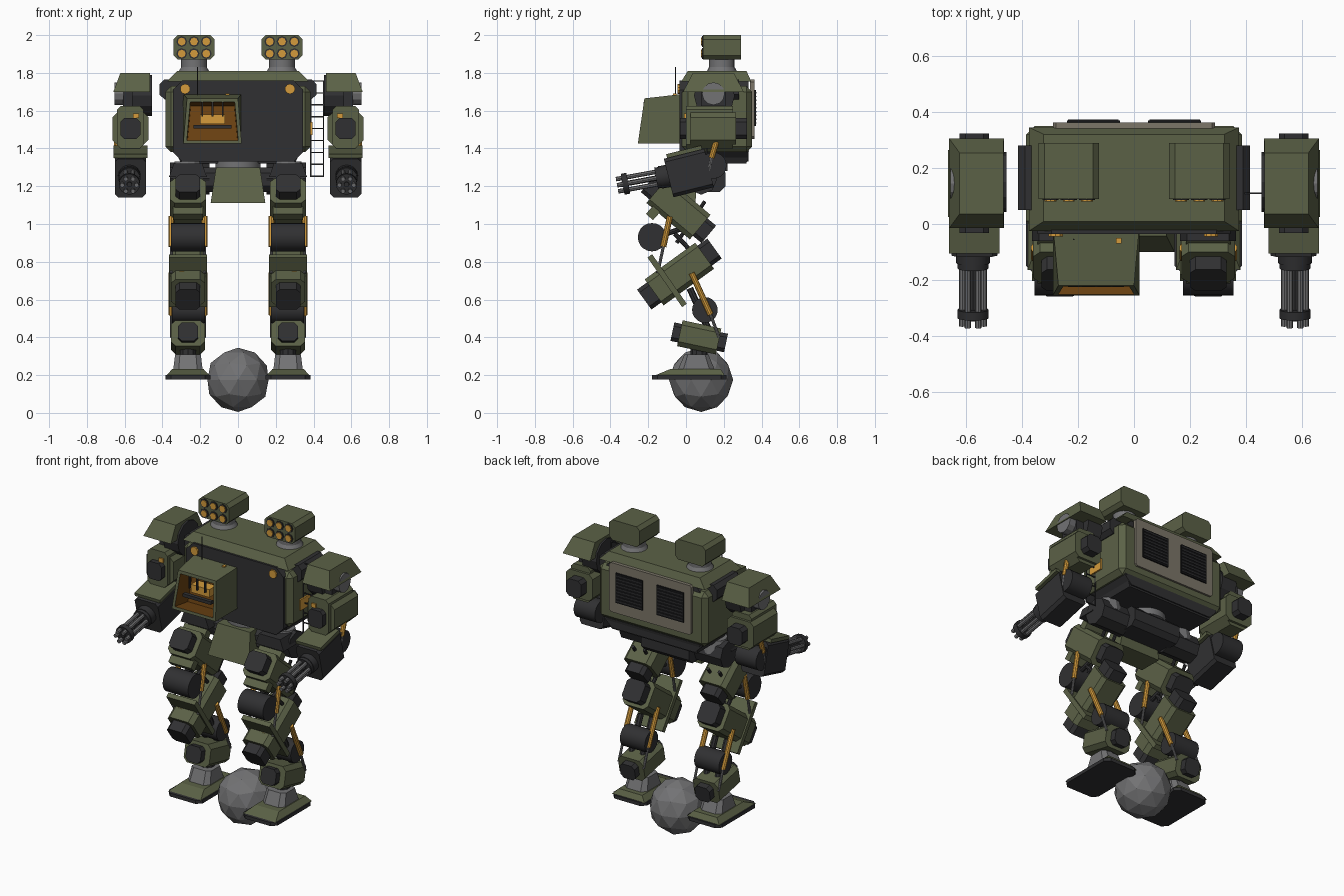
import bpy, bmesh
from math import radians, cos, sin, pi
from mathutils import Matrix, Vector

if "Cube" in bpy.data.objects:
    bpy.data.objects.remove(bpy.data.objects["Cube"])


def material(name, *rgb):
    m = bpy.data.materials.new(name)
    m.use_nodes = True
    m.diffuse_color = (*rgb, 1)
    m.node_tree.nodes["Principled BSDF"].inputs["Base Color"].default_value = (*rgb, 1)
    return m


OLIVE = material("olive armour", 0.105, 0.12, 0.062)
DARK = material("dark metal", 0.03, 0.03, 0.032)
GREY = material("grey metal", 0.17, 0.17, 0.175)
AMBER = material("amber", 0.66, 0.33, 0.045)
BROWN = material("brown cabin", 0.15, 0.055, 0.006)
BEIGE = material("beige panel", 0.2, 0.18, 0.14)
BLACK = material("black grille", 0.008, 0.008, 0.009)


def finish(name, bm, mats, mirror=False, smooth=False):
    bmesh.ops.recalc_face_normals(bm, faces=bm.faces)
    mesh = bpy.data.meshes.new(name)
    bm.to_mesh(mesh)
    bm.free()
    ob = bpy.data.objects.new(name, mesh)
    bpy.context.collection.objects.link(ob)
    for m in mats:
        mesh.materials.append(m)
    if smooth:
        bpy.ops.object.select_all(action="DESELECT")
        ob.select_set(True)
        bpy.context.view_layer.objects.active = ob
        bpy.ops.object.shade_smooth_by_angle(angle=radians(25))
    if mirror:
        ob.modifiers.new("Mirror", "MIRROR").use_bisect_axis[0] = False
    return ob


def block(name, mat, xs, ys, zs, tilt=0, top=(1, 1), shift=(0, 0), cut=0, axis=None, mirror=False):
    """Box between ranges; optional chamfer along an axis, tapered top and tilt about x."""
    bm = bmesh.new()
    bmesh.ops.create_cube(bm, size=1)
    size = [r[1] - r[0] for r in (xs, ys, zs)]
    mid = [(r[1] + r[0]) / 2 for r in (xs, ys, zs)]
    bmesh.ops.scale(bm, vec=size, verts=bm.verts)
    if cut:
        edges = [e for e in bm.edges if axis is None
                 or abs((e.verts[0].co - e.verts[1].co)[axis]) > 1e-4]
        bmesh.ops.bevel(bm, geom=edges, offset=cut, segments=1, affect="EDGES")
    for v in bm.verts:
        if v.co.z > 0:
            v.co.x = v.co.x * top[0] + shift[0]
            v.co.y = v.co.y * top[1] + shift[1]
    bmesh.ops.transform(bm, matrix=Matrix.Translation(mid) @ Matrix.Rotation(radians(tilt), 4, "X"),
                        verts=bm.verts)
    return finish(name, bm, [mat], mirror)


def rod(name, mat, a, b, r, sides=16, r2=None, mirror=False):
    """Cylinder or cone from a to b."""
    a, b = Vector(a), Vector(b)
    d = b - a
    bm = bmesh.new()
    turn = d.to_track_quat("Z", "Y").to_matrix().to_4x4()
    bmesh.ops.create_cone(bm, cap_ends=True, segments=sides, radius1=r, depth=d.length,
                          radius2=r if r2 is None else r2,
                          matrix=Matrix.Translation((a + b) / 2) @ turn)
    return finish(name, bm, [mat], mirror, smooth=sides >= 16)


def around(c, size):
    return (c - size / 2, c + size / 2)


def segment(name, x, y, z, tilt, width, length, thick, reach, cap_w, cap_t):
    """Armoured limb block with dark caps out of both ends."""
    block(name + "_armour", OLIVE, around(x, width), around(y, length), around(z, thick),
          tilt, cut=0.025, axis=1, mirror=True)
    block(name + "_caps", DARK, around(x, cap_w), around(y, reach), around(z, cap_t),
          tilt, cut=0.02, axis=1, mirror=True)


def piston(name, x, a, b, c):
    rod(name + "_sleeve", AMBER, (x, *a), (x, *b), 0.016, 10, mirror=True)
    rod(name + "_ram", GREY, (x, *b), (x, *c), 0.008, 8, mirror=True)


# Ball between the feet
bm = bmesh.new()
bmesh.ops.create_icosphere(bm, subdivisions=2, radius=0.17,
                           matrix=Matrix.Translation((0, 0.08, 0.175)))
finish("ball", bm, [GREY])

# Torso
block("torso_hull", OLIVE, (-.385, .385), (-.02, .35), (1.38, 1.73), cut=0.03)
block("torso_core", DARK, (-.345, .345), (-.035, .33), (1.33, 1.76), cut=0.05, axis=1)
block("shoulder_bar", DARK, (-.415, .415), (.05, .28), (1.66, 1.765), cut=0.025, axis=1)
block("torso_roof", OLIVE, (-.375, .375), (-.025, .345), (1.755, 1.81), top=(.86, .84), shift=(0, .005))
block("torso_floor", DARK, (-.3, .3), (.05, .32), (1.32, 1.39), top=(1.12, 1.1))
block("back_panel", BEIGE, (-.29, .29), (.34, .362), (1.45, 1.765), cut=0.012, axis=1)
block("back_grilles", BLACK, (.05, .24), (.36, .37), (1.52, 1.71), mirror=True)
for i in range(9):
    z = 1.535 + i * 0.02
    block("grille_slat", DARK, (.055, .235), (.366, .373), around(z, .007), mirror=True)
for x in (-.28, .275):
    rod("headlight", AMBER, (x, 0, 1.715), (x, -.045, 1.715), 0.027, 10)
block("side_hatch", AMBER, (.38, .395), (.07, .17), (1.47, 1.54))
rod("antenna", DARK, (-.215, -.055, 1.67), (-.215, -.055, 1.83), 0.003, 6)

# Cockpit with a hollow brown cabin
bm = bmesh.new()
bmesh.ops.create_cube(bm, size=1)
for v in bm.verts:
    front, high = v.co.y < 0, v.co.z > 0
    v.co.x = -.135 + v.co.x * (.27 if front and high else .31)
    v.co.y = (-.22 if high else -.255) if front else 0
    v.co.z = (1.665 if front else 1.69) if high else 1.425
bm.normal_update()
face = min(bm.faces, key=lambda f: f.normal.y)
bmesh.ops.inset_region(bm, faces=[face], thickness=0.026)
rim = bmesh.ops.inset_individual(bm, faces=[face], thickness=0.003, depth=-0.13)["faces"]
for f in rim + [face]:
    f.material_index = 1
finish("cockpit", bm, [OLIVE, BROWN])
block("pilot_seat", AMBER, (-.2, -.07), (-.19, -.12), (1.53, 1.58))
block("dashboard", DARK, (-.235, -.035), (-.225, -.2), (1.505, 1.525))
for x in (-.19, -.135, -.08):
    block("window_bar", DARK, around(x, .008), (-.225, -.21), (1.57, 1.645))
block("cockpit_lamp", AMBER, (-.065, -.045), (-.07, -.05), (1.67, 1.69))

# Missile pods
for s in (-1, 1):
    x = s * .233
    block("missile_pod", OLIVE, around(x, .216), (.09, .29), (1.87, 2), cut=0.022, axis=1)
    rod("pod_neck", GREY, (x, .19, 1.8), (x, .19, 1.88), 0.068, 16)
    rod("pod_collar", GREY, (x, .19, 1.8), (x, .19, 1.83), 0.085, 16, 0.068)
    for i in range(6):
        mx, mz = x + (i % 3 - 1) * .065, 1.902 + i // 3 * .064
        rod("missile_tube", DARK, (mx, .1, mz), (mx, .085, mz), 0.029, 8)
        rod("missile_tip", AMBER, (mx, .1, mz), (mx, .08, mz), 0.021, 8)

# Ladder
for x in (.385, .452):
    block("ladder_rail", DARK, around(x, .006), around(.11, .006), (1.25, 1.76))
for i in range(9):
    block("ladder_rung", DARK, (.385, .452), around(.11, .006), around(1.253 + i * .063, .006))

# Waist and hips
rod("waist_ring", GREY, (0, .1, 1.28), (0, .1, 1.36), 0.12, 20)
block("pelvis", DARK, (-.17, .17), (0, .21), (1.17, 1.3), cut=0.03, axis=0)
block("front_skirt", OLIVE, (-.145, .145), (-.1, .05), (1.11, 1.3), top=(.8, .7), shift=(0, .035))
rod("hip_drum", DARK, (.15, .08, 1.24), (.36, .08, 1.24), 0.085, 8, mirror=True)
rod("hip_turret", GREY, (.265, .08, 1.25), (.265, .08, 1.33), 0.085, 12, 0.07, mirror=True)
block("hip_cover", DARK, (.165, .365), (-.06, .06), (1.25, 1.32), top=(.75, 1), mirror=True)

# Legs
LEG = .265
segment("thigh", LEG, -.04, 1.08, -40, .19, .30, .17, .42, .13, .12)
block("thigh_plate", OLIVE, around(LEG, .16), around(-.11, .25), around(1.13, .05), 48, mirror=True)
rod("knee_drum", DARK, (.175, -.18, .93), (.355, -.18, .93), 0.075, 20, mirror=True)
segment("shin", LEG, -.035, .735, 36, .18, .33, .17, .46, .13, .13)
block("shin_plate", OLIVE, around(LEG, .2), around(-.1, .32), around(.7, .03), -55, mirror=True)
rod("ankle_drum", DARK, (.175, .1, .545), (.35, .1, .545), 0.068, 20, mirror=True)
segment("lower_leg", LEG, .07, .40, -12, .18, .21, .14, .29, .105, .1)
for side in (-.088, .088):
    piston("thigh_piston", LEG + side, (-.085, 1.04), (-.12, .88), (-.15, .74))
    piston("shin_piston", LEG + side, (.03, .74), (.13, .52), (.175, .4))
for x in (.225, .305):
    rod("knee_link", DARK, (x, .05, 1.0), (x, -.16, .93), 0.014, 8, mirror=True)
    rod("knee_strut", DARK, (x, -.06, .95), (x, .06, .82), 0.012, 8, mirror=True)
    rod("thigh_strut", DARK, (x, .1, 1.12), (x, -.05, .9), 0.01, 8, mirror=True)
    rod("ankle_link", DARK, (x, .02, .66), (x, .12, .44), 0.018, 8, mirror=True)
block("light_on_shin", AMBER, (.285, .31), (-.16, -.15), (.72, .75), mirror=True)

# Feet
block("ankle", GREY, (.185, .345), (-.05, .16), (.21, .31), top=(.85, .6), cut=0.03, axis=2, mirror=True)
rod("ankle_post", DARK, (LEG, .07, .28), (LEG, .07, .36), 0.045, 10, mirror=True)
block("sole", DARK, (.145, .385), (-.18, .215), (.178, .2), cut=0.03, axis=2, mirror=True)
block("foot_top", OLIVE, (.15, .38), (-.165, .205), (.198, .232), top=(.72, .72), shift=(0, .03), mirror=True)

# Arms
ARM = .57
block("shoulder_pad", OLIVE, (.465, .66), (-.015, .305), (1.7, 1.8), top=(.8, .68), shift=(-.018, 0),
      mirror=True)
rod("shoulder_disc", DARK, (.455, .15, 1.68), (.56, .15, 1.68), 0.108, 12, mirror=True)
rod("shoulder_axle", GREY, (.5, .145, 1.69), (.655, .145, 1.69), 0.06, 12, mirror=True)
block("shoulder_link", DARK, (.53, .61), (.08, .21), (1.55, 1.7), mirror=True)
segment("upper_arm", ARM, .145, 1.505, 0, .19, .24, .17, .355, .105, .11)
block("upper_arm_shell", OLIVE, (.5, .64), (.0, .25), (1.4, 1.625), cut=0.02, axis=1, mirror=True)
block("arm_lamp", AMBER, (.525, .555), (-.01, .01), (1.56, 1.585), mirror=True)
rod("elbow_drum", DARK, (.495, .145, 1.31), (.645, .145, 1.31), 0.07, 20, mirror=True)
piston("elbow_piston", .64, (.165, 1.45), (.135, 1.35), (.12, 1.28))
block("forearm", DARK, around(ARM, .165), around(.015, .22), around(1.27, .21), 14,
      cut=0.018, axis=1, mirror=True)
block("forearm_cover", OLIVE, around(ARM, .18), around(-.01, .19), around(1.382, .022), 14, mirror=True)

# Rotary guns
tip, axis = Vector((.575, -.365, 1.205)), Vector((0, .984, .18))


def along(t):
    return tip + axis * t


rod("gun_mount", DARK, along(.23), along(.32), 0.06, 16, mirror=True)
for t in (.03, .21):
    rod("gun_clamp", DARK, along(t), along(t + .03), 0.056, 16, mirror=True)
for i in range(6):
    a = i * pi / 3
    off = Vector((cos(a) * .038, -sin(a) * .18 * .038, sin(a) * .984 * .038))
    rod("gun_barrel", GREY, along(0) + off, along(.25) + off, 0.012, 8, mirror=True)
rod("gun_spindle", DARK, along(.02), along(.25), 0.014, 8, mirror=True)
